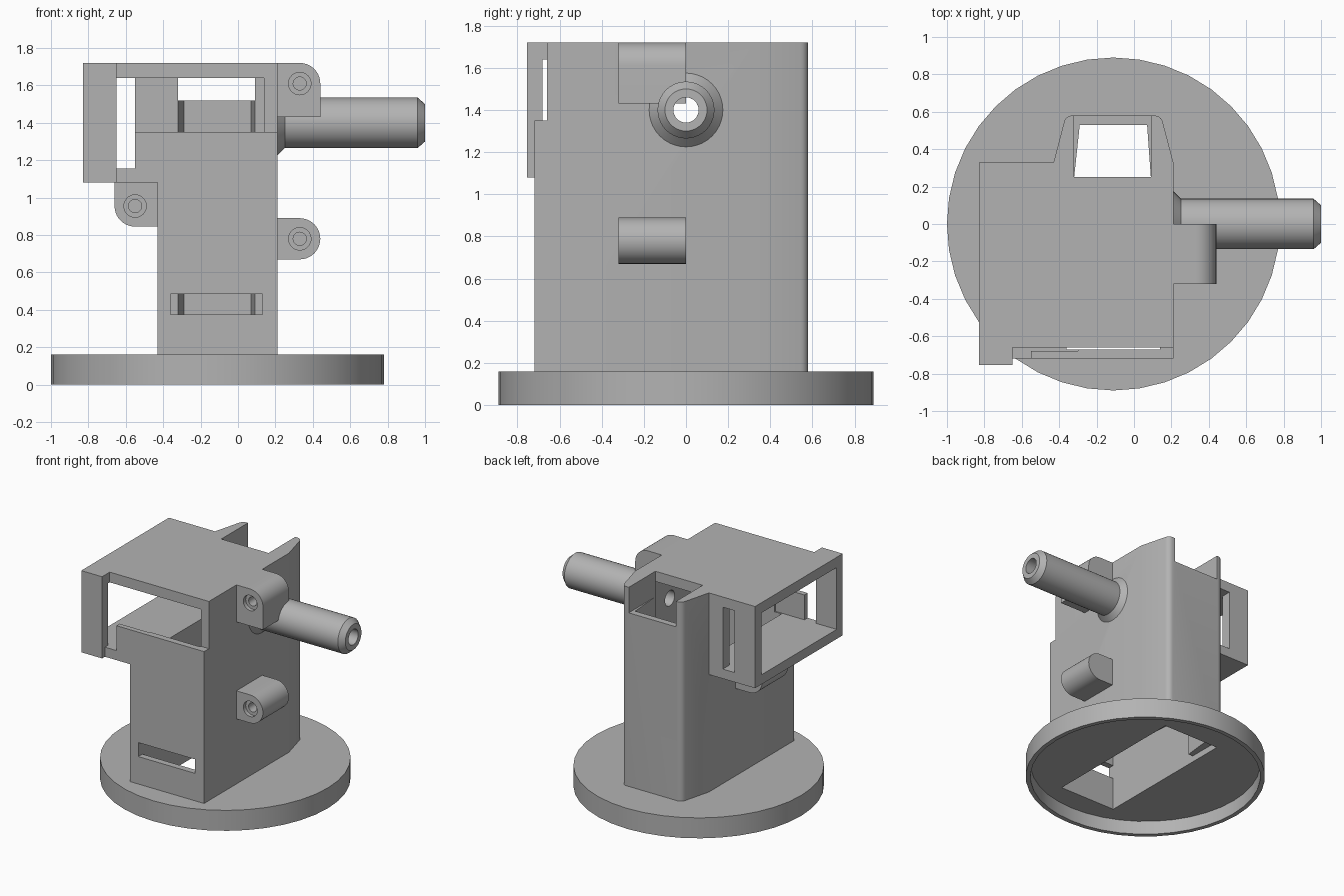
import bpy, bmesh
from math import sin, cos, pi, radians
from mathutils import Matrix

if "Cube" in bpy.data.objects:
    bpy.data.objects.remove(bpy.data.objects["Cube"], do_unlink=True)

grey = bpy.data.materials.new("plain grey")
grey.use_nodes = True
grey.diffuse_color = (0.45, 0.45, 0.45, 1)
grey.node_tree.nodes["Principled BSDF"].inputs["Base Color"].default_value = (0.45, 0.45, 0.45, 1)


def make(name, bm):
    bmesh.ops.recalc_face_normals(bm, faces=bm.faces)
    mesh = bpy.data.meshes.new(name)
    bm.to_mesh(mesh)
    bm.free()
    mesh.materials.append(grey)
    ob = bpy.data.objects.new(name, mesh)
    bpy.context.collection.objects.link(ob)
    return ob


def prism(name, pts, lo, hi, axis="Z"):
    """Extrude a 2D outline: (x, y) along Z, or (x, z) along Y."""
    bm = bmesh.new()
    place = (lambda a, b: (a, b, lo)) if axis == "Z" else (lambda a, b: (a, lo, b))
    face = bm.faces.new([bm.verts.new(place(a, b)) for a, b in pts])
    new = bmesh.ops.extrude_face_region(bm, geom=[face])["geom"]
    move = (0, 0, hi - lo) if axis == "Z" else (0, hi - lo, 0)
    bmesh.ops.translate(bm, vec=move, verts=[g for g in new if isinstance(g, bmesh.types.BMVert)])
    return make(name, bm)


def box(name, x0, x1, y0, y1, z0, z1):
    return prism(name, [(x0, y0), (x1, y0), (x1, y1), (x0, y1)], z0, z1)


def rod(name, x, y, z, r, length, axis, sides=32):
    bm = bmesh.new()
    turn = {"X": Matrix.Rotation(pi / 2, 4, "Y"), "Y": Matrix.Rotation(pi / 2, 4, "X"), "Z": Matrix()}[axis]
    bmesh.ops.create_cone(bm, cap_ends=True, segments=sides, radius1=r, radius2=r,
                          depth=length, matrix=Matrix.Translation((x, y, z)) @ turn)
    return make(name, bm)


def arc(cx, cy, r, a0, a1, steps=10):
    angles = [radians(a0 + (a1 - a0) * i / steps) for i in range(steps + 1)]
    return [(cx + r * cos(a), cy + r * sin(a)) for a in angles]


def combine(ob, others, operation):
    for other in others:
        mod = ob.modifiers.new("join or cut", "BOOLEAN")
        mod.object, mod.operation, mod.solver = other, operation, "EXACT"
        bpy.context.view_layer.objects.active = ob
        bpy.ops.object.modifier_apply(modifier=mod.name)
        bpy.data.objects.remove(other, do_unlink=True)


def smooth(ob):
    bpy.ops.object.select_all(action="DESELECT")
    ob.select_set(True)
    bpy.context.view_layer.objects.active = ob
    bpy.ops.object.shade_smooth_by_angle(angle=radians(30))


# Round base, hollow underneath, open into the tower
base = rod("round_base", -0.11, 0, 0.08, 0.89, 0.16, "Z", 40)
combine(base, [
    rod("base_recess", -0.11, 0, 0, 0.855, 0.22, "Z", 40),
    box("base_opening", -0.36, 0.14, -0.67, 0.53, -0.1, 0.3),
], "DIFFERENCE")
smooth(base)

# Tower with a tapered, rounded back, and the side box with its front panel
outline = [(-0.43, -0.72), (0.21, -0.72), (0.21, 0.33)]
outline += arc(0.11, 0.535, 0.045, 10, 90, 5) + arc(-0.33, 0.535, 0.045, 90, 170, 5)
outline += [(-0.43, 0.33)]
housing = prism("tower_housing", outline, 0.16, 1.72)
combine(housing, [
    box("side_box", -0.83, -0.2, -0.72, 0.33, 1.08, 1.72),
    box("front_panel", -0.83, -0.65, -0.755, -0.5, 1.08, 1.72),
], "UNION")

# Hollow inside, windows and slots
cavity = [(-0.36, -0.67), (0.14, -0.67), (0.14, 0.25), (0.09, 0.25),
          (0.07, 0.53), (-0.29, 0.53), (-0.32, 0.25), (-0.36, 0.25)]
combine(housing, [
    prism("cavity", cavity, 0, 1.64),
    box("box_inside", -1, -0.3, -0.68, 0.25, 1.155, 1.64),
    box("roof_notch", -0.32, 0.09, 0.25, 0.7, 1.52, 1.9),
    box("front_setback", -0.65, 0.3, -0.9, -0.66, 1.35, 1.9),
    box("front_window", -0.65, 0.13, -0.9, -0.5, 1.35, 1.64),
    box("front_window_step", -0.65, -0.55, -0.9, -0.5, 1.155, 1.5),
    box("back_window", -0.65, -0.55, 0.1, 0.5, 1.155, 1.64),
    box("low_slot", -0.36, 0.13, -0.9, -0.5, 0.375, 0.485),
    rod("wall_bore", 0.2, 0, 1.4, 0.06, 0.3, "X"),
], "DIFFERENCE")
smooth(housing)

# Screw lugs with stepped holes
lugs = {
    "upper_lug": ([(0.21, 1.43), (0.44, 1.43)] + arc(0.33, 1.61, 0.11, 0, 90) + [(0.21, 1.72)], 0.33, 1.61),
    "lower_lug": ([(0.21, 0.67)] + arc(0.33, 0.78, 0.11, -90, 90, 20) + [(0.21, 0.89)], 0.33, 0.78),
    "box_lug": ([(-0.43, 1.08), (-0.66, 1.08)] + arc(-0.55, 0.955, 0.11, 180, 270) + [(-0.43, 0.845)], -0.55, 0.955),
}
for name, (pts, x, z) in lugs.items():
    lug = prism(name, pts, -0.32, 0, "Y")
    combine(lug, [
        rod("counterbore", x, -0.32, z, 0.06, 0.06, "Y"),
        rod("screw_hole", x, -0.25, z, 0.035, 0.4, "Y"),
    ], "DIFFERENCE")
    smooth(lug)

# Side tube with flared foot, chamfered tip and bore
bm = bmesh.new()
profile = [(0.21, 0.175), (0.25, 0.135), (0.96, 0.135), (1.0, 0.1), (1.0, 0.06), (0.21, 0.06)]
verts = [bm.verts.new((x, 0, 1.4 + r)) for x, r in profile]
edges = [bm.edges.new((verts[i], verts[i - 1])) for i in range(len(verts))]
bmesh.ops.spin(bm, geom=verts + edges, cent=(0, 0, 1.4), axis=(1, 0, 0),
               angle=2 * pi, steps=40, use_merge=True)
bmesh.ops.remove_doubles(bm, verts=bm.verts, dist=0.0001)
smooth(make("side_tube", bm))
